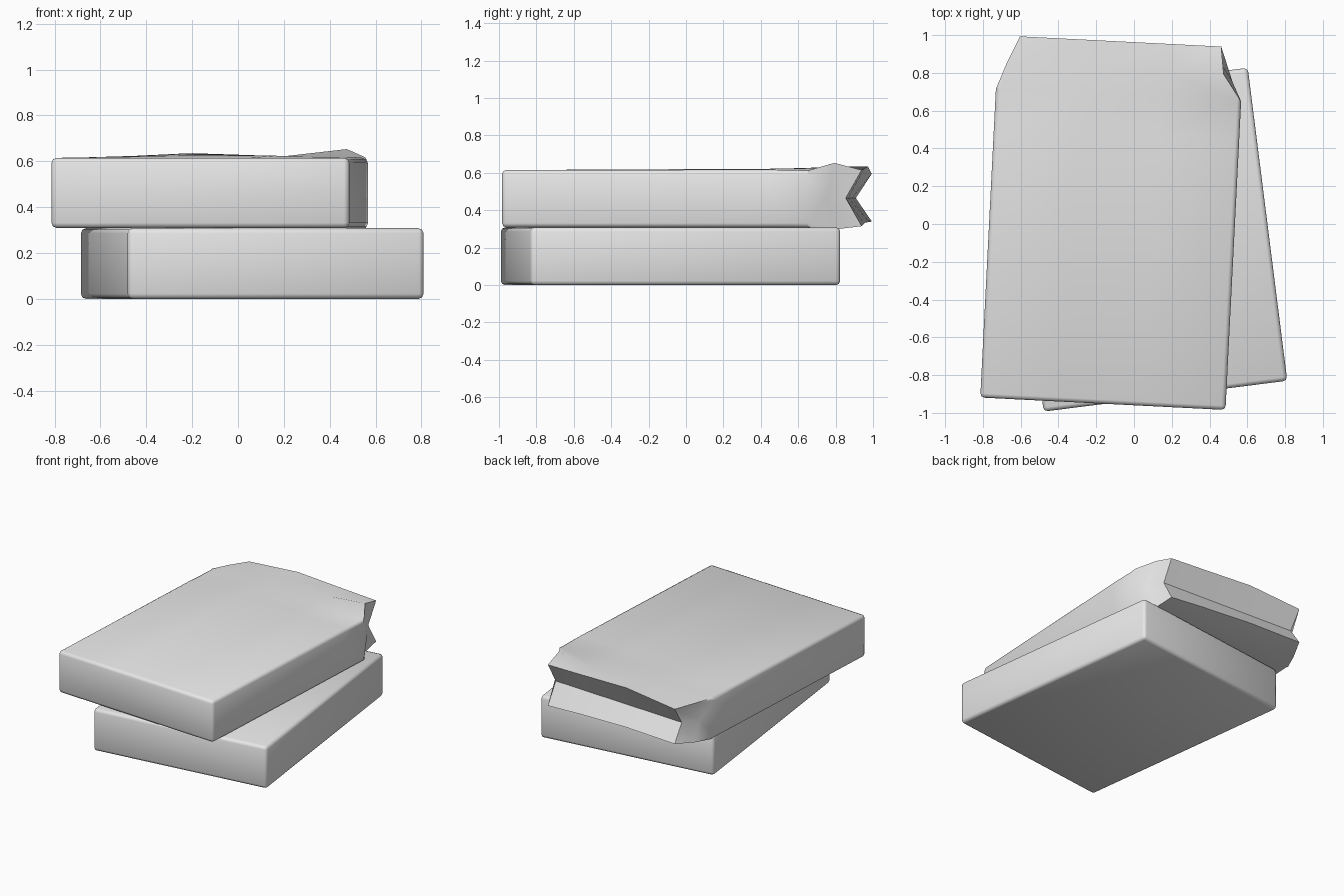
import bpy, bmesh, math

if "Cube" in bpy.data.objects:
    bpy.data.objects.remove(bpy.data.objects["Cube"])

grey = bpy.data.materials.new("plain_grey")
grey.diffuse_color = (0.8, 0.8, 0.8, 1)
grey.use_nodes = True
grey.node_tree.nodes["Principled BSDF"].inputs["Base Color"].default_value = grey.diffuse_color


def finish(bm, name, loc, angle, edge_rule, width=0.022):
    """Round the chosen edges, make the object and smooth it."""
    bmesh.ops.recalc_face_normals(bm, faces=bm.faces)
    edges = [e for e in bm.edges if edge_rule(e)]
    bmesh.ops.bevel(bm, geom=edges, offset=width, segments=2, profile=0.5, affect='EDGES')
    me = bpy.data.meshes.new(name)
    bm.to_mesh(me)
    bm.free()
    me.materials.append(grey)
    ob = bpy.data.objects.new(name, me)
    bpy.context.collection.objects.link(ob)
    ob.location = loc
    ob.rotation_euler.z = math.radians(angle)
    bpy.ops.object.select_all(action='DESELECT')
    ob.select_set(True)
    bpy.context.view_layer.objects.active = ob
    bpy.ops.object.shade_smooth_by_angle(angle=math.radians(48))
    return ob


# lower packet: rounded block
bm = bmesh.new()
bmesh.ops.create_cube(bm, size=1)
for v in bm.verts:
    v.co.x *= 1.30
    v.co.y *= 1.67
    v.co.z *= 0.308
finish(bm, "lower_packet", (0.062, -0.083, 0.154), 7.2, lambda e: True)

# upper packet: lofted sections along its length, ending in an open pinched end
# each row: y, across positions, top heights, bottom heights, middle half width, middle y
box = (-0.65, -0.22, 0.22, 0.65)
rows = [
    (-0.835, box, (0.615,) * 4, (0.309,) * 4, 0.65, -0.835),
    (0.60, box, (0.615, 0.622, 0.622, 0.617), (0.309,) * 4, 0.65, 0.60),
    (0.80, box, (0.610, 0.628, 0.625, 0.612), (0.309,) * 4, 0.65, 0.80),
    (0.94, (-0.60, -0.16, 0.26, 0.55), (0.605, 0.634, 0.620, 0.653),
     (0.318, 0.309, 0.309, 0.297), 0.60, 0.90),
    (1.085, (-0.537, -0.13, 0.27, 0.53), (0.595, 0.635, 0.622, 0.615),
     (0.34, 0.345, 0.33, 0.315), 0.53, 1.0),
]
bm = bmesh.new()
rings = []
for y, us, top, bot, mw, my in rows:
    pts = [(u, y, z) for u, z in zip(us, top)] + [(mw, my, 0.465)]
    pts += [(u, y, z) for u, z in reversed(list(zip(us, bot)))] + [(-mw, my, 0.465)]
    rings.append([bm.verts.new(p) for p in pts])
for a, b in zip(rings, rings[1:]):
    for i in range(10):
        j = (i + 1) % 10
        bm.faces.new((a[i], a[j], b[j], b[i]))
bm.faces.new(rings[0])

# groove between the two lips of the open end
end = rings[-1]
groove = [end[9]] + [bm.verts.new((u, 1.0, 0.465)) for u in (-0.13, 0.27)] + [end[4]]
for i in range(3):
    bm.faces.new((end[i], end[i + 1], groove[i + 1], groove[i]))
    bm.faces.new((end[8 - i], end[7 - i], groove[i + 1], groove[i]))
# close the small end triangles
bm.faces.ensure_lookup_table()

finish(bm, "upper_packet", (-0.1225, -0.1175, 0), -2.9,
       lambda e: all(v.co.y < 0.81 for v in e.verts)
       and len(e.link_faces) == 2 and e.calc_face_angle() > 1.0)
